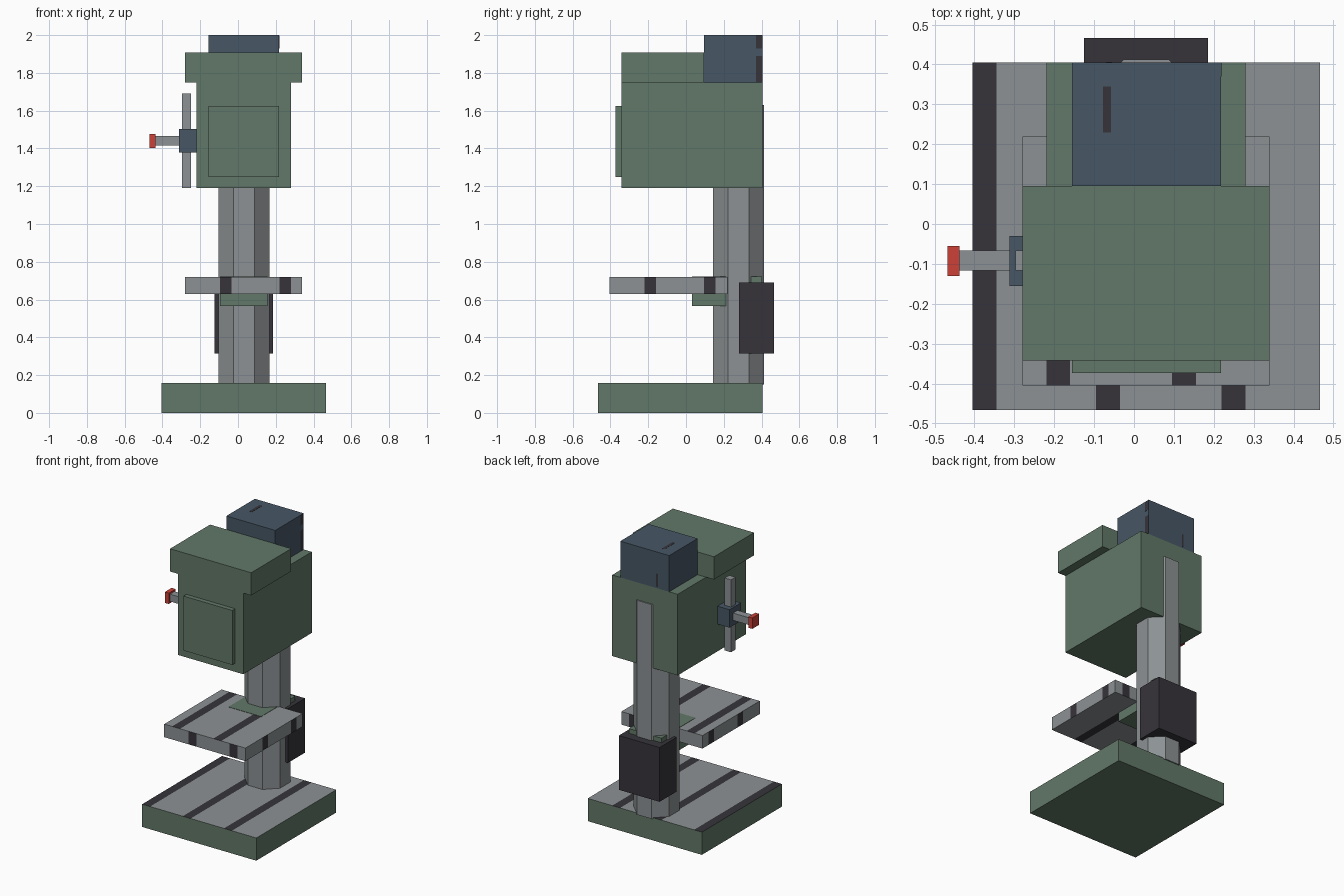
import bpy, bmesh, math
from mathutils import Vector

old = bpy.data.objects.get("Cube")
if old:
    bpy.data.objects.remove(old)


def material(name, rgb):
    m = bpy.data.materials.new(name)
    m.use_nodes = True
    m.diffuse_color = (*rgb, 1)
    m.node_tree.nodes["Principled BSDF"].inputs["Base Color"].default_value = (*rgb, 1)
    return m


green = material("machine green", (0.122, 0.188, 0.138))
grey = material("steel grey", (0.265, 0.285, 0.295))
blue = material("slate blue", (0.063, 0.095, 0.13))
dark = material("dark charcoal", (0.037, 0.034, 0.042))
red = material("knob red", (0.6, 0.053, 0.038))


def finish(bm, name, mats):
    mesh = bpy.data.meshes.new(name)
    bm.normal_update()
    bm.to_mesh(mesh)
    bm.free()
    for m in mats:
        mesh.materials.append(m)
    ob = bpy.data.objects.new(name, mesh)
    bpy.context.collection.objects.link(ob)
    return ob


def box(name, xs, ys, zs, *mats, cuts=(), rule=None):
    """Box from ranges; cuts are (axis, position) planes, rule picks face material."""
    bm = bmesh.new()
    bmesh.ops.create_cube(bm, size=1)
    for v in bm.verts:
        v.co = [(r[0] + r[1]) / 2 + c * (r[1] - r[0]) for c, r in zip(v.co, (xs, ys, zs))]
    for axis, pos in cuts:
        normal = Vector((0, 0, 0))
        normal[axis] = 1
        bmesh.ops.bisect_plane(bm, geom=bm.verts[:] + bm.edges[:] + bm.faces[:],
                               plane_co=normal * pos, plane_no=normal)
    bm.normal_update()
    if rule:
        for f in bm.faces:
            f.material_index = rule(f.calc_center_median(), f.normal)
    return finish(bm, name, mats)


def within(value, bands):
    return any(a < value < b for a, b in bands)


def band_cuts(axis, bands):
    return [(axis, p) for band in bands for p in band]


# Base with slotted steel top
base_slots = [(-0.405, -0.345), (-0.095, -0.035), (0.22, 0.28)]


def base_rule(c, n):
    if n.z < 0.5:
        return 0
    return 2 if within(c.x, base_slots) else 1


box("base", (-0.405, 0.467), (-0.467, 0.405), (0, 0.157), green, grey, dark,
    cuts=band_cuts(0, base_slots[1:]) + [(0, -0.345)], rule=base_rule)

# Work table: slots on top and bottom, notches around the rim
table_slots = [(-0.22, -0.16), (0.095, 0.155)]
front_notches = [(-0.095, -0.035), (0.22, 0.28)]
side_notches = [(-0.22, -0.16), (0.095, 0.155)]


def table_rule(c, n):
    if abs(n.z) > 0.5:
        return int(within(c.x, table_slots))
    if abs(n.y) > 0.5:
        return int(within(c.x, front_notches))
    return int(within(c.y, side_notches))


box("work_table", (-0.28, 0.34), (-0.405, 0.22), (0.63, 0.72), grey, dark,
    cuts=band_cuts(0, table_slots + front_notches) + band_cuts(1, side_notches),
    rule=table_rule)
box("table_bracket", (-0.095, 0.155), (0.032, 0.403), (0.565, 0.722), green)

# Eight-sided column
bm = bmesh.new()
radius = 0.135 / math.cos(math.pi / 8)
ring = [bm.verts.new((0.031 + radius * math.cos((i + 0.5) * math.pi / 4),
                      0.278 + radius * math.sin((i + 0.5) * math.pi / 4), 0.15))
        for i in range(8)]
cap = bm.faces.new(ring)
lift = bmesh.ops.extrude_face_region(bm, geom=[cap])
bmesh.ops.translate(bm, vec=(0, 0, 1.48),
                    verts=[g for g in lift["geom"] if isinstance(g, bmesh.types.BMVert)])
bmesh.ops.recalc_face_normals(bm, faces=bm.faces)
finish(bm, "column", [grey])

# Rear counterweight on the column
box("rear_box", (-0.125, 0.186), (0.28, 0.467), (0.315, 0.69), dark)

# Head, belt cover and front panel
box("head", (-0.22, 0.28), (-0.342, 0.405), (1.19, 1.75), green)
box("belt_cover", (-0.28, 0.34), (-0.342, 0.095), (1.75, 1.907), green)
box("front_panel", (-0.155, 0.218), (-0.374, -0.342), (1.25, 1.626), green)

# Motor with small dark vents
box("motor", (-0.155, 0.218), (0.095, 0.405), (1.75, 2), blue)
box("side_vent_lower", (0.216, 0.219), (0.37, 0.404), (1.752, 1.89), dark)
box("side_vent_upper", (0.216, 0.219), (0.37, 0.404), (1.93, 1.998), dark)
box("top_vent", (-0.078, -0.058), (0.23, 0.345), (1.998, 2.001), dark)
box("back_vent", (-0.07, -0.055), (0.403, 0.406), (1.76, 1.85), dark)

# Feed handle on the side of the head
box("feed_hub", (-0.312, -0.218), (-0.155, -0.03), (1.378, 1.502), blue)
box("feed_lever", (-0.297, -0.248), (-0.117, -0.067), (1.19, 1.69), grey)
box("feed_shaft", (-0.44, -0.3), (-0.117, -0.067), (1.415, 1.465), grey)
box("feed_knob", (-0.468, -0.438), (-0.13, -0.055), (1.402, 1.477), red)
